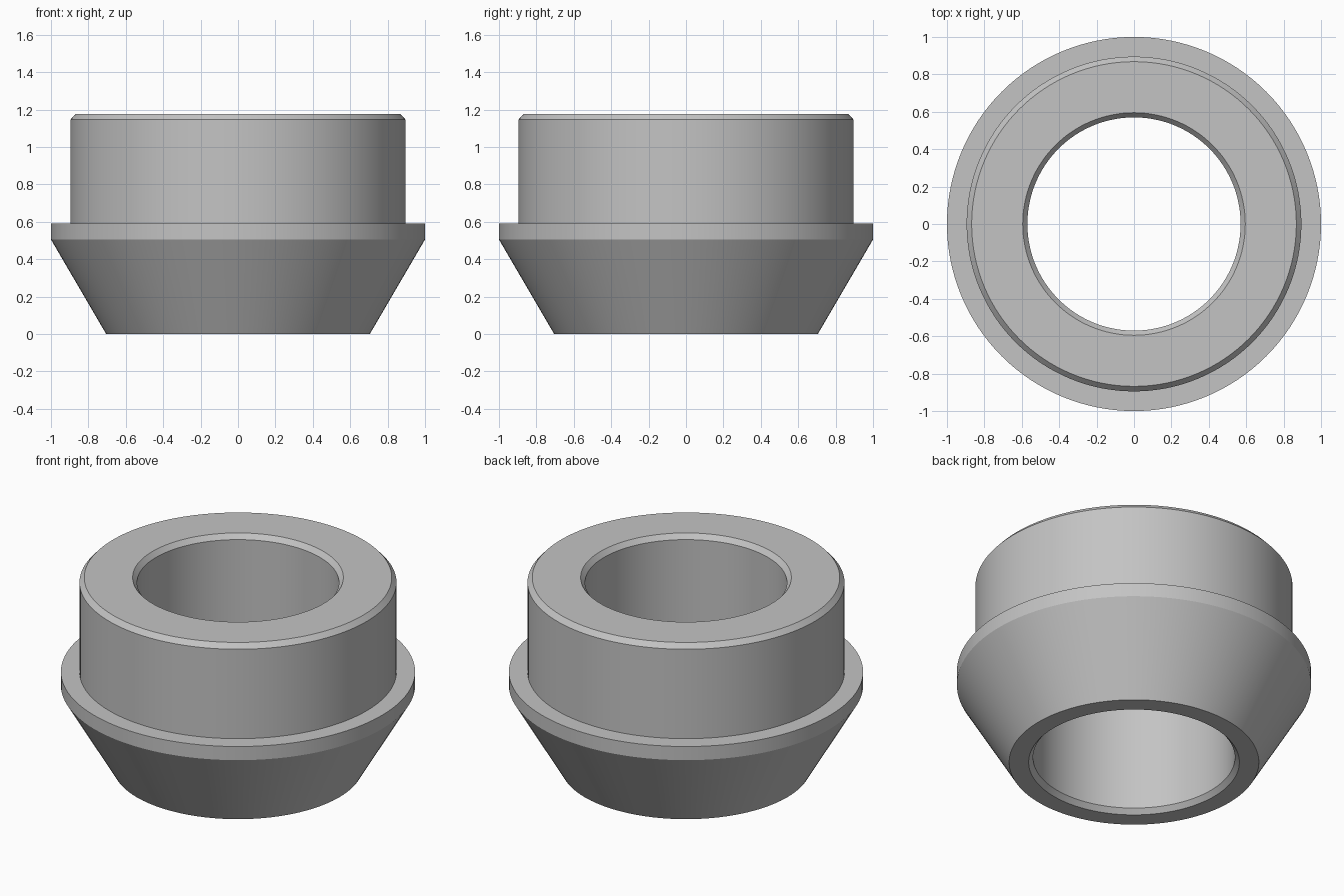
import bpy, bmesh, math
from mathutils import Matrix

if "Cube" in bpy.data.objects:
    bpy.data.objects.remove(bpy.data.objects["Cube"])

SEGMENTS = 128

grey = bpy.data.materials.new("plain grey")
grey.diffuse_color = (0.55, 0.55, 0.55, 1)
grey.use_nodes = True
grey.node_tree.nodes["Principled BSDF"].inputs["Base Color"].default_value = grey.diffuse_color

# Closed cross-section (radius, height) of the collared ring
profile = [
    (0.705, 0.0), (1.0, 0.505),        # tapered nose
    (1.0, 0.59), (0.895, 0.59),        # collar rim and shoulder
    (0.895, 1.147), (0.868, 1.177),    # upper sleeve with outer chamfer
    (0.595, 1.177), (0.57, 1.147),     # top bore chamfer
    (0.57, 0.03), (0.595, 0.0),        # through bore and bottom chamfer
]

# Sweep the section around z
bm = bmesh.new()
rings = []
for i in range(SEGMENTS):
    a = 2 * math.pi * i / SEGMENTS
    rings.append([bm.verts.new((r * math.cos(a), r * math.sin(a), z)) for r, z in profile])
for i in range(SEGMENTS):
    here, there = rings[i], rings[(i + 1) % SEGMENTS]
    for j in range(len(profile)):
        k = (j + 1) % len(profile)
        bm.faces.new((here[j], there[j], there[k], here[k]))
bmesh.ops.recalc_face_normals(bm, faces=bm.faces)

mesh = bpy.data.meshes.new("tapered_bushing")
bm.to_mesh(mesh)
bm.free()
mesh.materials.append(grey)
bushing = bpy.data.objects.new("tapered_bushing", mesh)
bpy.context.collection.objects.link(bushing)

# Smooth round walls, crisp chamfer edges
bpy.context.view_layer.objects.active = bushing
bushing.select_set(True)
bpy.ops.object.shade_smooth_by_angle(angle=math.radians(25))
